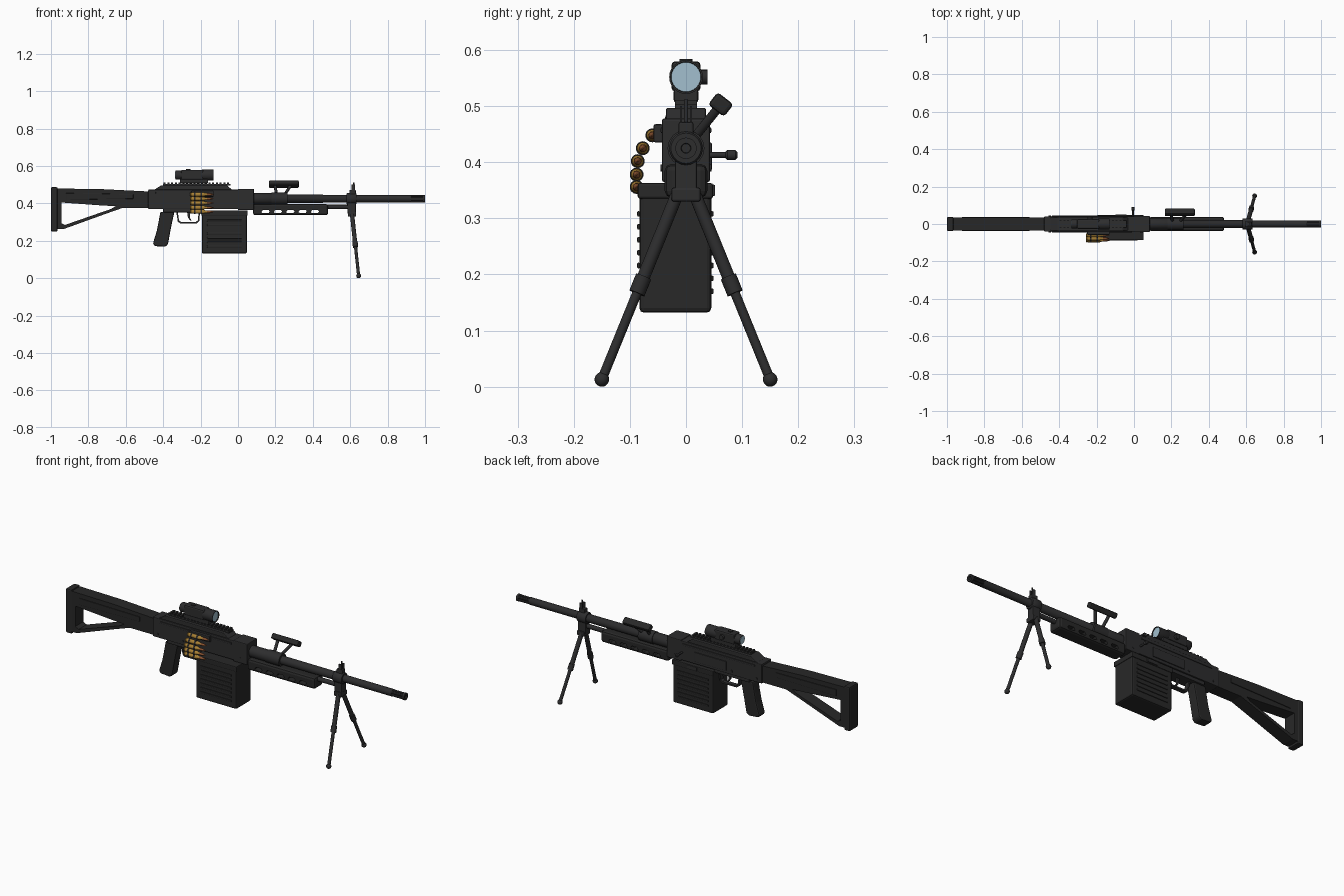
import bpy, bmesh, math
from mathutils import Vector

cube = bpy.data.objects.get("Cube")
if cube:
    bpy.data.objects.remove(cube, do_unlink=True)


def material(name, rgb):
    m = bpy.data.materials.new(name)
    m.use_nodes = True
    m.diffuse_color = (*rgb, 1)
    m.node_tree.nodes["Principled BSDF"].inputs["Base Color"].default_value = (*rgb, 1)
    return m


METAL = material("gunmetal", (.026, .026, .027))
POLYMER = material("black polymer", (.021, .021, .021))
BRASS = material("brass", (.40, .22, .035))
COPPER = material("copper", (.25, .085, .03))
GLASS = material("pale blue glass", (.36, .52, .62))


def finish(name, bm, mat, bevel=0, smooth=False):
    bmesh.ops.recalc_face_normals(bm, faces=bm.faces)
    mesh = bpy.data.meshes.new(name)
    bm.to_mesh(mesh)
    bm.free()
    ob = bpy.data.objects.new(name, mesh)
    bpy.context.collection.objects.link(ob)
    mesh.materials.append(mat)
    if bevel:
        mod = ob.modifiers.new("edge", "BEVEL")
        mod.width, mod.segments = bevel, 2
        mod.limit_method, mod.angle_limit = "ANGLE", math.radians(35)
    if smooth:
        bpy.ops.object.select_all(action="DESELECT")
        ob.select_set(True)
        bpy.context.view_layer.objects.active = ob
        bpy.ops.object.shade_smooth_by_angle(angle=math.radians(40))
    return ob


def prism(name, outline, y0, y1, mat, bevel=0):
    """Side outline (x, z) extruded from y0 to y1."""
    bm = bmesh.new()
    face = bm.faces.new([bm.verts.new((x, y0, z)) for x, z in outline])
    new = bmesh.ops.extrude_face_region(bm, geom=[face])["geom"]
    bmesh.ops.translate(bm, vec=(0, y1 - y0, 0),
                        verts=[v for v in new if isinstance(v, bmesh.types.BMVert)])
    return finish(name, bm, mat, bevel)


def box(name, x0, x1, y0, y1, z0, z1, mat, bevel=0):
    return prism(name, [(x0, z0), (x1, z0), (x1, z1), (x0, z1)], y0, y1, mat, bevel)


def lathe(name, start, direction, profile, mat, sides=20):
    """Turn (distance, radius) pairs about an axis."""
    turn = Vector((0, 0, 1)).rotation_difference(Vector(direction).normalized())
    bm, rings = bmesh.new(), []
    for d, r in profile:
        rings.append([bm.verts.new(Vector(start) + turn @ Vector(
            (r * math.cos(a), r * math.sin(a), d)))
            for a in (math.tau * i / sides for i in range(sides))])
    for a, b in zip(rings, rings[1:]):
        for i in range(sides):
            j = (i + 1) % sides
            bm.faces.new((a[i], a[j], b[j], b[i]))
    bm.faces.new(rings[0])
    bm.faces.new(rings[-1])
    return finish(name, bm, mat, smooth=True)


def rod(name, p, q, r, mat=METAL, sides=16):
    d = Vector(q) - Vector(p)
    return lathe(name, p, d, [(0, r), (d.length, r)], mat, sides)


def ball(name, p, r, mat=METAL):
    bm = bmesh.new()
    bmesh.ops.create_uvsphere(bm, u_segments=16, v_segments=10, radius=r)
    bmesh.ops.translate(bm, vec=p, verts=bm.verts)
    return finish(name, bm, mat, smooth=True)


def cut(ob, cutter):
    cutter.hide_render = True
    cutter.hide_set(True)
    mod = ob.modifiers.new("cut", "BOOLEAN")
    mod.operation, mod.object, mod.solver = "DIFFERENCE", cutter, "EXACT"


# Shoulder stock with triangular opening
stock = prism("stock", [(-.97, .48), (-.72, .476), (-.48, .464), (-.48, .375), (-.62, .375),
                        (-.70, .347), (-.935, .262), (-.97, .262)], -.034, .034, POLYMER)
cut(stock, prism("stock_opening", [(-.945, .405), (-.74, .39), (-.655, .385), (-.68, .37),
                                   (-.925, .285), (-.945, .295)], -.1, .1, POLYMER))
box("butt_plate", -1, -.965, -.037, .037, .25, .487, POLYMER, .006)
for s in (-1, 1):
    prism("stock_cheek_panel", [(-.92, .455), (-.56, .45), (-.56, .425), (-.92, .42)],
          s * .033, s * .038, POLYMER, .002)

# Receiver, covers and rail
box("receiver", -.48, .08, -.041, .041, .37, .474, METAL, .004)
box("lower_receiver", -.40, -.19, -.034, .034, .352, .372, METAL, .003)
prism("top_cover", [(-.45, .472), (-.41, .497), (-.06, .497), (-.03, .472)],
      -.036, .036, METAL, .004)
box("sight_rail", -.40, -.04, -.02, .02, .495, .503, METAL)
for i in range(18):
    x = -.398 + i * .02
    box("rail_tooth", x, x + .011, -.02, .02, .502, .511, METAL)
box("front_trunnion", .0, .085, -.043, .043, .365, .478, METAL, .004)
for s in (-1, 1):
    box("receiver_side_rib", -.44, -.01, s * .04, s * .045, .452, .462, METAL, .002)
    for x in (-.45, -.30, .04):
        rod("receiver_pin", (x, s * .039, .39), (x, s * .045, .39), .006)
box("ejection_port_cover", -.27, -.08, .04, .046, .385, .435, METAL, .002)
box("feed_tray", -.25, -.13, -.058, -.04, .435, .468, METAL, .004)
rod("charging_handle_stem", (-.005, .04, .413), (-.005, .075, .413), .005)
lathe("charging_handle_knob", (-.005, .07, .413), (0, 1, 0),
      [(0, .005), (.004, .009), (.018, .009), (.022, .005)], METAL)

# Pistol grip, guard and trigger
prism("pistol_grip", [(-.415, .355), (-.34, .355), (-.352, .30), (-.362, .25), (-.375, .18),
                      (-.39, .168), (-.445, .172), (-.455, .185), (-.435, .25), (-.425, .30)],
      -.026, .026, POLYMER, .007)
prism("trigger_guard", [(-.33, .355), (-.322, .303), (-.31, .294), (-.22, .294), (-.207, .306),
                        (-.203, .355), (-.211, .355), (-.214, .31), (-.224, .302),
                        (-.306, .302), (-.315, .308), (-.322, .355)], -.012, .012, METAL)
prism("trigger", [(-.272, .355), (-.255, .355), (-.258, .325), (-.248, .308), (-.256, .308),
                  (-.268, .325)], -.005, .005, METAL)

# Ammunition box with ribbed sides
box("ammunition_box", -.193, .048, -.083, .045, .132, .35, POLYMER, .008)
box("ammunition_box_lid", -.196, .051, -.086, .048, .335, .363, POLYMER, .004)
for i in range(7):
    z = .165 + i * .023
    for y0, y1 in ((-.087, -.082), (.044, .049)):
        box("ammunition_box_rib", -.165, .02, y0, y1, z, z + .01, POLYMER, .002)
box("box_latch", -.10, -.04, .03, .052, .34, .36, METAL, .002)

# Hanging cartridge belt
for y, z in ((-.06, .448), (-.077, .425), (-.086, .402), (-.088, .378), (-.088, .356)):
    lathe("cartridge_case", (-.256, y, z), (1, 0, 0),
          [(0, .009), (.003, .011), (.006, .009), (.009, .011), (.072, .0105), (.082, .007),
           (.09, .007)], BRASS, 14)
    lathe("cartridge_tip", (-.168, y, z), (1, 0, 0),
          [(0, .0068), (.015, .0065), (.028, .004), (.038, .001)], COPPER, 14)
    for x in (-.235, -.20):
        rod("belt_link", (x, y, z), (x + .008, y, z), .0125, METAL, 14)

# Optical sight and mount
lathe("scope_body", (-.335, 0, .552), (1, 0, 0),
      [(0, .022), (.004, .025), (.05, .025), (.06, .022), (.13, .022), (.145, .030),
       (.203, .030), (.203, .027), (.197, .026)], METAL, 24)
for x, r in ((-.139, .0262), (-.3365, .0195)):
    rod("scope_lens", (x, 0, .552), (x + .003, 0, .552), r, GLASS, 24)
box("scope_housing", -.305, -.185, -.026, .026, .526, .58, METAL, .007)
box("scope_mount", -.31, -.16, -.022, .022, .507, .53, METAL, .004)
rod("scope_side_knob", (-.235, .02, .552), (-.235, .038, .552), .013)
rod("scope_top_knob", (-.265, 0, .57), (-.265, 0, .584), .012)

# Handguard with row of slots
guard = box("handguard", .08, .482, -.038, .038, .337, .397, POLYMER)
edge = guard.modifiers.new("edge", "BEVEL")
edge.width, edge.segments = .012, 2
for i in range(5):
    x = .125 + i * .066
    cut(guard, prism("handguard_slot", [(x, .353), (x + .008, .348), (x + .038, .348),
                                        (x + .045, .357), (x + .038, .366), (x + .008, .366)],
                     -.1, .1, POLYMER))

# Barrel, gas tube and slotted muzzle
lathe("barrel", (.07, 0, .425), (1, 0, 0),
      [(0, .03), (.13, .03), (.14, .022), (.54, .021), (.545, .019), (.83, .019), (.835, .014),
       (.92, .012)], METAL)
rod("gas_tube", (.08, 0, .381), (.60, 0, .381), .012)
for x0, x1 in ((.90, .925), (.988, 1.0)):
    lathe("muzzle_ring", (x0, 0, .425), (1, 0, 0),
          [(0, .019), (x1 - x0, .019), (x1 - x0, .009), (x1 - x0 - .006, .008)], METAL)
for i in range(6):
    a = math.tau * (i + .5) / 6
    y, z = .0135 * math.cos(a), .425 + .0135 * math.sin(a)
    rod("muzzle_prong", (.92, y, z), (.992, y, z), .006, METAL, 8)
rod("muzzle_core", (.91, 0, .425), (.985, 0, .425), .009)

# Tilted carrying handle
rod("carry_handle_collar", (.18, 0, .425), (.265, 0, .425), .033)
for x0, x1 in ((.205, .198), (.25, .285)):
    rod("carry_handle_strut", (x0, .018, .448), (x1, .06, .50), .008)
handle = box("carry_handle_grip", -.08, .08, -.018, .018, -.014, .014, POLYMER, .006)
handle.location = (.245, .062, .503)
handle.rotation_euler.x = math.radians(-38)

# Front sight, gas block and bipod
lathe("gas_block_ring", (.58, 0, .425), (1, 0, 0),
      [(0, .027), (.004, .03), (.05, .03), (.054, .027)], METAL)
box("gas_block", .585, .63, -.02, .02, .345, .42, METAL, .004)
box("sight_base", .595, .63, -.013, .013, .445, .472, METAL, .003)
for s in (-1, 1):
    box("sight_ear", .607, .625, s * .007, s * .011, .465, .50, METAL)
rod("sight_post", (.618, 0, .465), (.618, 0, .512), .004)
box("bipod_hinge", .588, .632, -.026, .026, .33, .355, METAL, .004)
for s in (-1, 1):
    top, foot = Vector((.61, s * .017, .34)), Vector((.645, s * .15, .013))
    mid = top.lerp(foot, .5)
    rod("bipod_upper_leg", top, mid, .0115)
    rod("bipod_lower_leg", mid, foot, .0085)
    rod("bipod_leg_joint", top.lerp(foot, .44), top.lerp(foot, .53), .0145)
    ball("bipod_foot", foot, .013)
